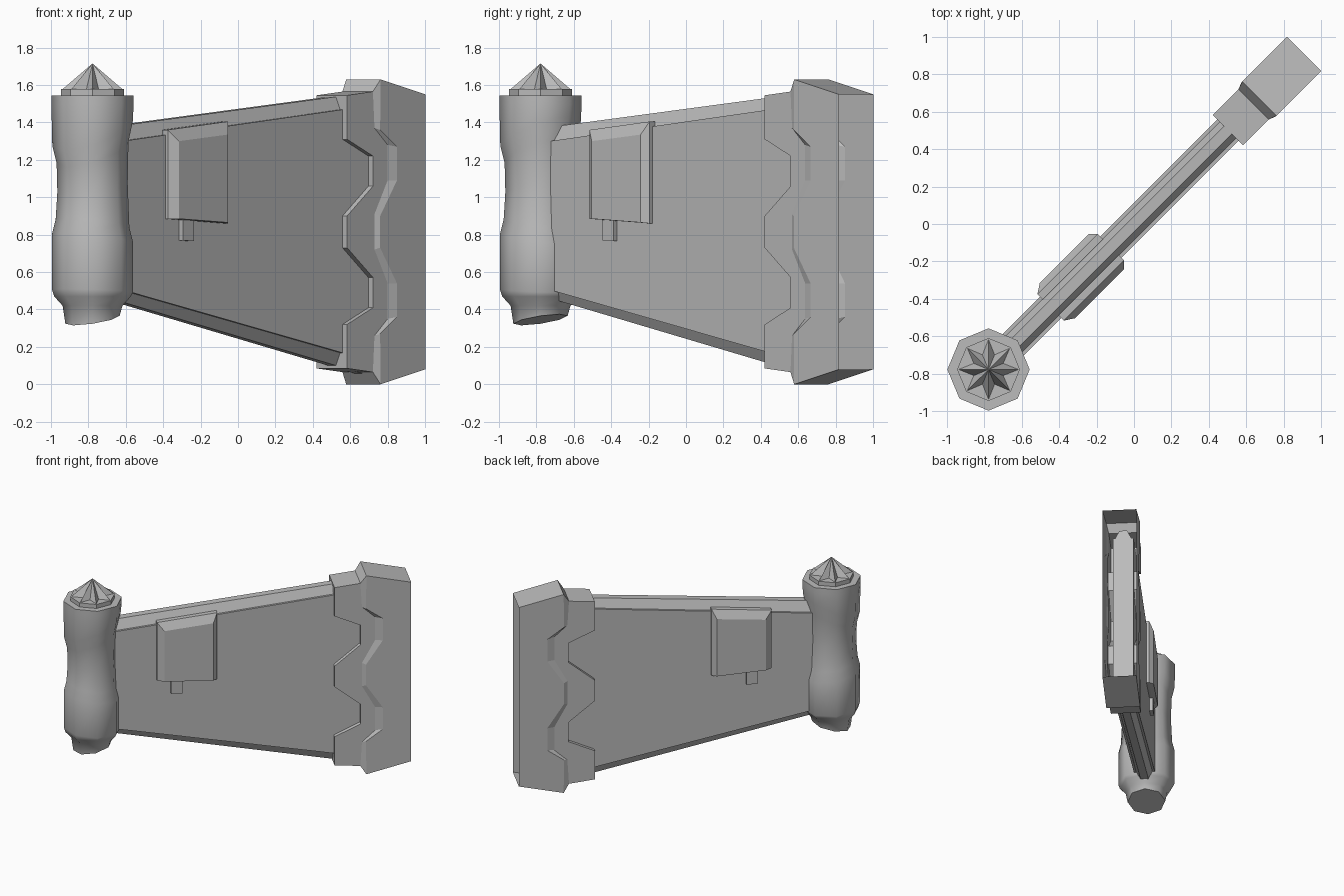
import bpy, bmesh, math

if "Cube" in bpy.data.objects:
    bpy.data.objects.remove(bpy.data.objects["Cube"])

# One grey for the whole model
grey = bpy.data.materials.new("stone_grey")
grey.diffuse_color = (0.5, 0.5, 0.5, 1)
grey.use_nodes = True
grey.node_tree.nodes["Principled BSDF"].inputs["Base Color"].default_value = grey.diffuse_color


def make(name, verts, faces, smooth=None):
    """Mesh in the panel frame (x along the wing, y thickness), turned 45 degrees."""
    me = bpy.data.meshes.new(name)
    me.from_pydata(verts, [], faces)
    bm = bmesh.new()
    bm.from_mesh(me)
    bmesh.ops.recalc_face_normals(bm, faces=bm.faces)
    bm.to_mesh(me)
    bm.free()
    me.materials.append(grey)
    if smooth:
        me.polygons.foreach_set("use_smooth", [True] * len(me.polygons))
        me.set_sharp_from_angle(angle=math.radians(smooth))
    ob = bpy.data.objects.new(name, me)
    bpy.context.collection.objects.link(ob)
    ob.rotation_euler.z = math.pi / 4
    return ob


def loft(name, rings, smooth=None):
    """Skin closed rings of equal size and cap both ends."""
    n = len(rings[0])
    faces = [(i * n + j, i * n + (j + 1) % n, (i + 1) * n + (j + 1) % n, (i + 1) * n + j)
             for i in range(len(rings) - 1) for j in range(n)]
    faces += [tuple(range(n)), tuple(range((len(rings) - 1) * n, len(rings) * n))]
    return make(name, [v for r in rings for v in r], faces, smooth)


# Tapered panel with a chamfered ridge along its top and bottom
def panel_ring(u, top, ridge_top, bottom, ridge_bottom):
    half = [(0.08, bottom), (0.08, top), (0.062, top), (0.03, ridge_top)]
    other = [(-0.03, ridge_top), (-0.062, top), (-0.08, top), (-0.08, bottom)]
    low = [(-0.062, bottom), (-0.03, ridge_bottom), (0.03, ridge_bottom), (0.062, bottom)]
    return [(u, y, z) for y, z in half + other + low]


loft("panel", [panel_ring(-1.0, 1.295, 1.375, 0.515, 0.46),
               panel_ring(0.95, 1.493, 1.56, 0.12, 0.05)])

# Post: octagonal rings (radius, height, tilt towards the panel)
PU = -1.1


def ring(r, z, tilt=0):
    return [(PU + r * math.cos(a), r * math.sin(a), z + tilt * math.cos(a))
            for a in (k * math.pi / 4 for k in range(8))]


loft("post", [ring(*p) for p in [
    (0.145, 0.345, 0.03), (0.16, 0.42, 0.0), (0.205, 0.47, 0.0), (0.217, 0.5, -0.01),
    (0.217, 0.78, -0.03), (0.197, 0.86, -0.03), (0.188, 1.05, 0.03), (0.192, 1.24, 0.08),
    (0.215, 1.34, 0.09), (0.22, 1.5, 0.0), (0.22, 1.545, 0.0)]], smooth=50)
loft("post_collar", [ring(0.168, 1.54), ring(0.168, 1.578)])

# Star-shaped spike on the post
star = []
for k in range(16):
    r = 0.16 if k % 2 == 0 else 0.085
    a = k * math.pi / 8
    star.append((PU + r * math.cos(a), r * math.sin(a), 1.578))
make("post_spike", star + [(PU, 0, 1.715)],
     [(k, (k + 1) % 16, 16) for k in range(16)] + [tuple(range(16))])

# End block: hollow, open at the far end, zigzag edges on two layers
MID = 0.815
edge = [(0.71, 1.545), (0.71, 1.31), (0.907, 1.22), (0.907, 1.06), (0.71, 0.9)]
base = [(0.905, 1.565), (0.917, 1.37), (1.016, 1.28), (1.016, 1.09), (0.917, 0.91)]
rise = [(0.948, 1.63), (0.945, 1.36), (1.072, 1.27), (1.072, 1.09), (0.945, 0.9)]
end = [(1.287, 1.55)] + [(1.287, z) for _, z in rise[1:]]
cols = []
for pts, y in ((edge, 0.115), (base, 0.115), (rise, 0.13), (end, 0.13)):
    full = pts + [(u, 2 * MID - z) for u, z in reversed(pts)]
    cols.append([(u, y, z) for u, z in full])
verts = [v for c in cols for v in c]
verts += [(u, -y, z) for u, y, z in verts]
R, S = 10, 40
faces = []
for s in (0, S):
    faces += [(s + c * R + r, s + c * R + r + 1, s + (c + 1) * R + r + 1, s + (c + 1) * R + r)
              for c in range(3) for r in range(R - 1)]
faces += [(r, r + 1, S + r + 1, S + r) for r in range(R - 1)]
for r in (0, R - 1):
    faces += [(c * R + r, (c + 1) * R + r, S + (c + 1) * R + r, S + c * R + r) for c in range(3)]
make("end_block", verts, faces)

# Raised plate and small tab on each side of the panel
for side, label in ((1, "back"), (-1, "front")):
    outer = [(-0.63, 0.885), (-0.175, 0.86), (-0.175, 1.405), (-0.63, 1.36)]
    inner = [(-0.58, 0.885), (-0.21, 0.865), (-0.21, 1.335), (-0.58, 1.3)]
    loft("plate_" + label, [[(u, side * 0.06, z) for u, z in outer],
                            [(u, side * 0.1, z) for u, z in outer],
                            [(u, side * 0.133, z) for u, z in inner]])
    tab = [(-0.525, 0.77), (-0.44, 0.765), (-0.44, 0.89), (-0.525, 0.89)]
    loft("tab_" + label, [[(u, side * y, z) for u, z in tab] for y in (0.06, 0.108)])
